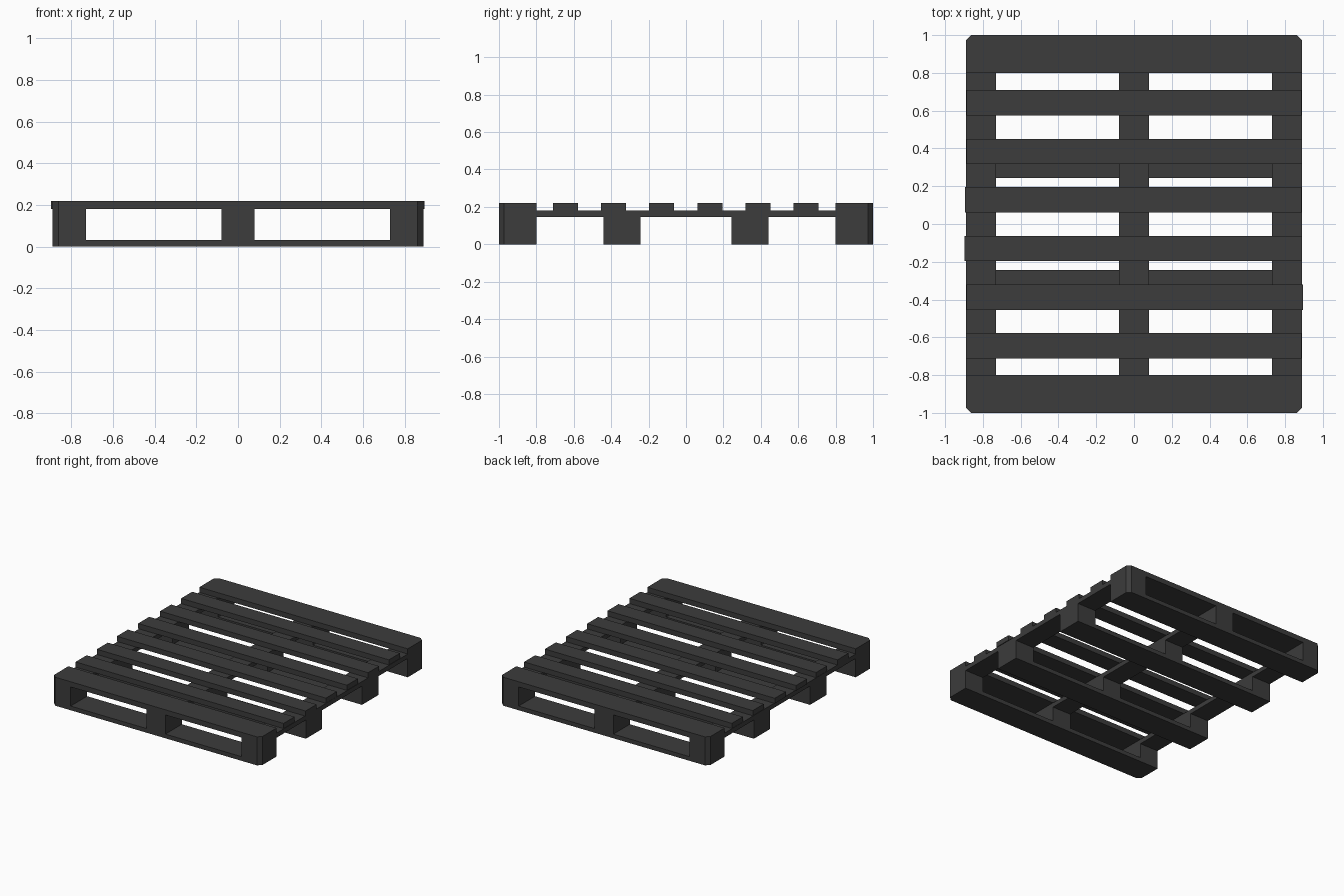
import bpy, bmesh

if "Cube" in bpy.data.objects:
    bpy.data.objects.remove(bpy.data.objects["Cube"])

CHAMFER = 0.028
wood = bpy.data.materials.new("dark_grey")
wood.diffuse_color = (0.045, 0.045, 0.045, 1)
wood.use_nodes = True
wood.node_tree.nodes["Principled BSDF"].inputs["Base Color"].default_value = wood.diffuse_color


def plank(name, x, y, z, cuts=()):
    """Box from (min, max) ranges; cuts lists the (x sign, y sign) corners to chamfer."""
    (x0, x1), (y0, y1), (z0, z1) = x, y, z
    bm = bmesh.new()
    outline = []
    c = CHAMFER
    for i, (sx, sy) in enumerate([(-1, -1), (1, -1), (1, 1), (-1, 1)]):
        px, py = (x0 if sx < 0 else x1), (y0 if sy < 0 else y1)
        if (sx, sy) in cuts:
            pair = [(px, py - sy * c), (px - sx * c, py)]
            outline += pair if i % 2 == 0 else pair[::-1]
        else:
            outline.append((px, py))
    face = bm.faces.new([bm.verts.new((a, b, z0)) for a, b in outline])
    top = bmesh.ops.extrude_face_region(bm, geom=[face])["geom"]
    bmesh.ops.translate(bm, vec=(0, 0, z1 - z0),
                        verts=[v for v in top if isinstance(v, bmesh.types.BMVert)])
    bmesh.ops.recalc_face_normals(bm, faces=bm.faces)
    mesh = bpy.data.meshes.new(name)
    bm.to_mesh(mesh)
    bm.free()
    mesh.materials.append(wood)
    bpy.context.collection.objects.link(bpy.data.objects.new(name, mesh))


BOTTOM, BLOCK, STRINGER, DECK = (0, 0.032), (0.032, 0.145), (0.145, 0.18), (0.18, 0.22)
columns = [(-0.89, -0.73), (-0.08, 0.08), (0.73, 0.89)]
rows = [(-1, -0.8), (-0.442, -0.243), (0.243, 0.442), (0.8, 1)]

# Wide chamfered end boards of the deck
for sy, y in ((-1, rows[0]), (1, rows[3])):
    plank("deck_end_board", (-0.89, 0.89), y, DECK, [(-1, sy), (1, sy)])

# Narrow deck boards, laid slightly unevenly
for yc, x in [(0.642, (-0.888, 0.887)), (0.384, (-0.887, 0.89)), (0.129, (-0.896, 0.887)),
              (-0.13, (-0.897, 0.889)), (-0.387, (-0.888, 0.895)), (-0.644, (-0.89, 0.887))]:
    plank("deck_board", x, (yc - 0.067, yc + 0.067), DECK)

# Lengthwise stringers under the deck
for i, x in enumerate(columns):
    sx = i - 1
    plank("stringer", x, (-1, 1), STRINGER, [(sx, -1), (sx, 1)])

# Bottom boards and the spacer blocks standing on them
for j, y in enumerate(rows):
    sy = {0: -1, 3: 1}.get(j, 0)
    plank("bottom_board", (-0.89, 0.89), y, BOTTOM, [(-1, sy), (1, sy)])
    for i, x in enumerate(columns):
        plank("spacer_block", x, y, BLOCK, [(i - 1, sy)])
